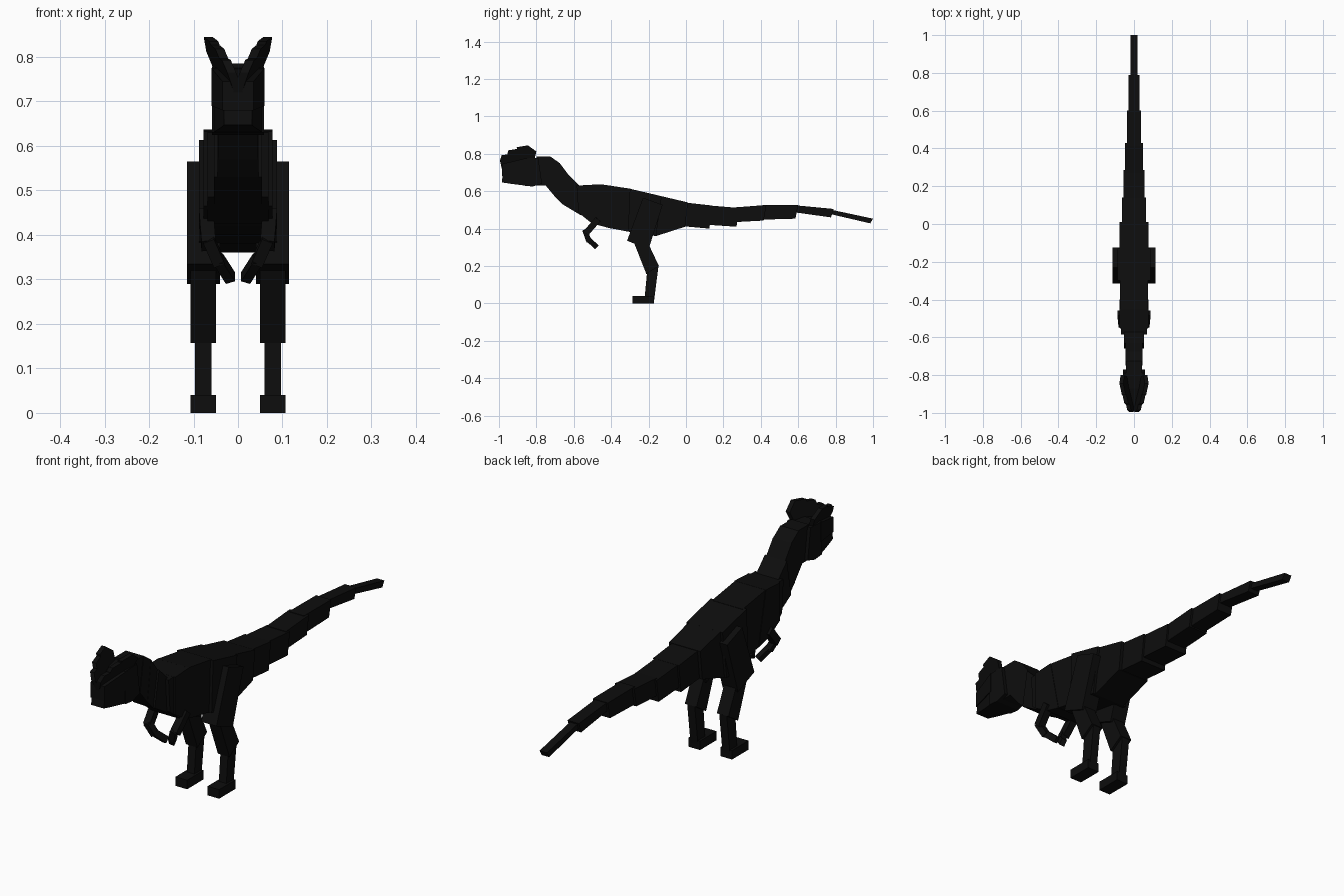
import bpy, bmesh
from mathutils import Vector

cube = bpy.data.objects.get("Cube")
if cube:
    bpy.data.objects.remove(cube, do_unlink=True)

black = bpy.data.materials.new("near_black")
black.use_nodes = True
COLOR = (0.004, 0.004, 0.004, 1)
black.diffuse_color = COLOR
black.node_tree.nodes["Principled BSDF"].inputs["Base Color"].default_value = COLOR


def slab(name, profile, half, x=0.0, warp=None):
    """Extrude a (y, z) side profile across x; warp gives the centre and half width at (y, z)."""
    bm = bmesh.new()
    sides = []
    for s in (-1, 1):
        ring = []
        for y, z in profile:
            cx, h = warp(y, z) if warp else (x, half)
            ring.append(bm.verts.new((cx + s * h, y, z)))
        sides.append(ring)
        bm.faces.new(ring)
    n = len(profile)
    for i in range(n):
        j = (i + 1) % n
        bm.faces.new((sides[0][i], sides[0][j], sides[1][j], sides[1][i]))
    bmesh.ops.recalc_face_normals(bm, faces=bm.faces)
    me = bpy.data.meshes.new(name)
    bm.to_mesh(me)
    bm.free()
    me.materials.append(black)
    ob = bpy.data.objects.new(name, me)
    bpy.context.collection.objects.link(ob)
    return ob


def limb(name, a, b, width, depth):
    """Box running from point a to point b, width across x and depth across the side view."""
    a, b = Vector(a), Vector(b)
    axis = (b - a).normalized()
    across = axis.cross(Vector((1, 0, 0))).normalized()
    out = across.cross(axis).normalized()
    bm = bmesh.new()
    bmesh.ops.create_cube(bm, size=1)
    for v in bm.verts:
        c = v.co.copy()
        v.co = (a + b) / 2 + out * c.x * width + across * c.y * depth + axis * c.z * (b - a).length
    bmesh.ops.recalc_face_normals(bm, faces=bm.faces)
    me = bpy.data.meshes.new(name)
    bm.to_mesh(me)
    bm.free()
    me.materials.append(black)
    ob = bpy.data.objects.new(name, me)
    bpy.context.collection.objects.link(ob)


# Torso blocks
slab("shoulders", [(-.585, .63), (-.50, .634), (-.47, .43), (-.50, .425), (-.575, .485)], .069)
slab("chest", [(-.55, .632), (-.45, .637), (-.40, .40), (-.475, .42), (-.55, .465)], .077)
slab("belly", [(-.455, .637), (-.29, .612), (-.29, .38), (-.42, .405)], .075)
slab("hips", [(-.30, .613), (-.13, .573), (-.16, .36), (-.31, .385)], .088)

# Tail blocks: start, end, half width, top and bottom heights at both ends
tail = [
    (-.16, .01, .077, .58, .54, .36, .41),
    (-.01, .14, .063, .54, .523, .412, .40),
    (.12, .285, .055, .524, .51, .42, .41),
    (.27, .43, .047, .514, .526, .435, .443),
    (.41, .60, .037, .527, .526, .448, .453),
    (.58, .79, .028, .525, .505, .487, .46),
    (.77, 1.0, .018, .502, .453, .478, .428),
]
for i, (y0, y1, w, t0, t1, b0, b1) in enumerate(tail):
    slab(f"tail_{i + 1}", [(y0, t0), (y1, t1), (y1 - .015, b1), (y0, b0)], w)

# Neck blocks between matching points on nape and throat
nape = [(-.80, .785), (-.725, .785), (-.675, .75), (-.63, .69), (-.57, .63)]
throat = [(-.80, .63), (-.75, .63), (-.70, .57), (-.66, .53), (-.56, .47)]
for i in range(4):
    slab(f"neck_{i + 1}", [nape[i], nape[i + 1], throat[i + 1], throat[i]],
         (.043, .045, .046, .054)[i])


# Head: square skull, then a muzzle narrowing to the front
def muzzle(y, z):
    return 0, .035 + (y + .985) * .2


slab("skull", [(-.87, .775), (-.79, .778), (-.77, .64), (-.82, .625), (-.87, .63)], .058)
slab("upper_muzzle", [(-.985, .745), (-.86, .775), (-.86, .69), (-.985, .68)], 0, warp=muzzle)
slab("lower_jaw", [(-.98, .685), (-.86, .695), (-.86, .63), (-.94, .64), (-.985, .647)], 0,
     warp=lambda y, z: (0, muzzle(y, z)[1] - .004))

for side, s in (("left", 1), ("right", -1)):
    # Splayed head crest of three overlapping plates
    def crest(y, z, s=s):
        return s * (.031 + .38 * (z - .76) + .15 * (y + .87)), .010

    plates = [
        [(-.995, .765), (-.985, .793), (-.92, .80), (-.92, .73), (-.985, .72)],
        [(-.955, .80), (-.95, .818), (-.87, .832), (-.86, .73), (-.94, .73)],
        [(-.905, .835), (-.845, .845), (-.80, .812), (-.81, .77), (-.88, .74)],
    ]
    for i, p in enumerate(plates):
        slab(f"{side}_crest_{i + 1}", p, 0, warp=crest)

    # Arm
    limb(f"{side}_upper_arm", (s * .072, -.47, .45), (s * .066, -.535, .375), .032, .034)
    limb(f"{side}_forearm", (s * .066, -.54, .39), (s * .042, -.52, .335), .026, .028)
    limb(f"{side}_hand", (s * .044, -.525, .345), (s * .017, -.48, .303), .022, .028)

    # Leg
    slab(f"{side}_thigh", [(-.23, .565), (-.125, .527), (-.2, .29), (-.315, .335)], .0375, s * .0775)
    slab(f"{side}_shin", [(-.29, .355), (-.225, .37), (-.145, .20), (-.212, .157)], .0285, s * .0785)
    slab(f"{side}_ankle", [(-.205, .20), (-.147, .20), (-.17, .02), (-.222, .02)], .0185, s * .0785)
    slab(f"{side}_foot", [(-.285, .04), (-.17, .04), (-.17, 0), (-.285, 0)], .0285, s * .0785)
